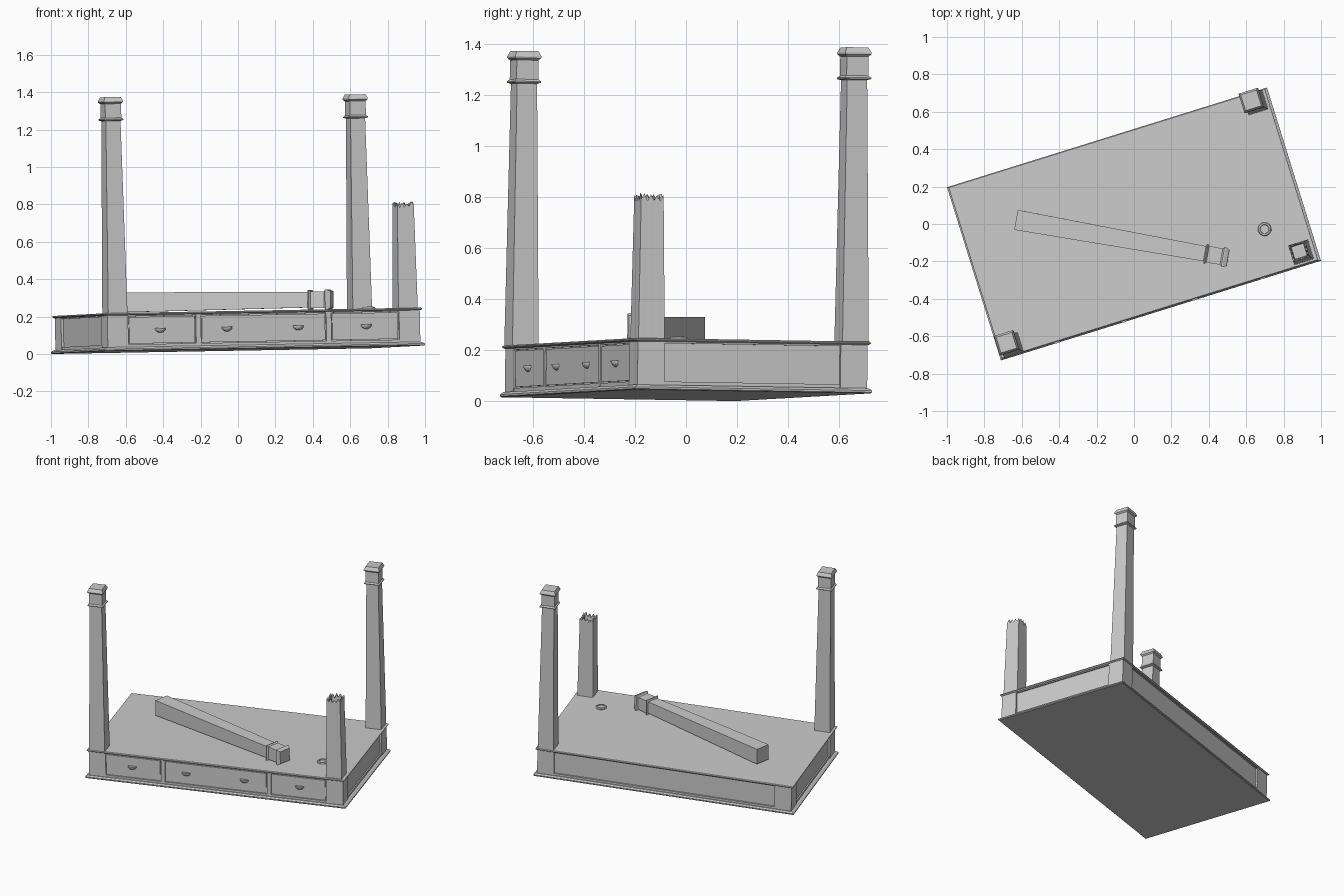
import bpy, math, random
from mathutils import Matrix, Vector

if "Cube" in bpy.data.objects:
    bpy.data.objects.remove(bpy.data.objects["Cube"])

random.seed(4)
# Overturned desk pose: yaw plus a slight tilt, lowest corner on the floor
POSE = (Matrix.Translation((0, 0, 0.0227)) @ Matrix.Rotation(math.radians(17.3), 4, 'Z')
        @ Matrix.Rotation(-0.0169, 4, 'Y') @ Matrix.Rotation(-0.0155, 4, 'X'))


def make(name, verts, faces, mat=POSE):
    me = bpy.data.meshes.new(name)
    me.from_pydata(verts, [], faces)
    me.update()
    ob = bpy.data.objects.new(name, me)
    bpy.context.collection.objects.link(ob)
    ob.matrix_world = mat
    return ob


def loft(name, rings, mat=POSE):
    n = len(rings[0])
    verts = [v for r in rings for v in r]
    faces = [(k*n + i, k*n + (i+1) % n, (k+1)*n + (i+1) % n, (k+1)*n + i)
             for k in range(len(rings) - 1) for i in range(n)]
    faces += [tuple(range(n))[::-1], tuple(range(len(verts) - n, len(verts)))]
    return make(name, verts, faces, mat)


def rect(hx, hy, z, cx=0, cy=0):
    return [(cx + sx*hx, cy + sy*hy, z) for sx, sy in ((-1, -1), (1, -1), (1, 1), (-1, 1))]


def box(name, x0, x1, y0, y1, z0, z1):
    cx, cy, hx, hy = (x0+x1)/2, (y0+y1)/2, (x1-x0)/2, (y1-y0)/2
    return loft(name, [rect(hx, hy, z0, cx, cy), rect(hx, hy, z1, cx, cy)])


# Desk top (now underneath), apron core and upper rim
loft("desk_top", [rect(.892, .481, 0), rect(.896, .485, .004), rect(.896, .485, .011),
                  rect(.882, .477, .020)])
box("apron_core", -.862, .862, -.460, .460, .015, .2)
loft("apron_rim", [rect(.877, .475, .190), rect(.886, .482, .195), rect(.886, .482, .199),
                   rect(.880, .477, .203)])

# Corner posts
for sx in (-1, 1):
    for sy in (-1, 1):
        cx, cy = sx*.817, sy*.417
        box("corner_post", cx - .058, cx + .058, cy - .055, cy + .055, .015, .195)

# Thin rails framing the recessed side and back panels
for z0, z1 in ((.015, .034), (.184, .195)):
    for s in (-1, 1):
        box("end_rail", s*.866 - .005, s*.866 + .005, -.37, .37, z0, z1)
        box("long_rail", -.77, .77, s*.465 - .005, s*.465 + .005, z0, z1)

# Drawer fronts
for x0, x1 in ((-.752, -.385), (-.345, .345), (.385, .752)):
    box("drawer_front", x0, x1, -.468, -.45, .038, .180)
for x in (-.365, .365):
    box("drawer_divider", x - .014, x + .014, -.471, -.45, .02, .19)

# Cup pulls: shallow quarter domes, flat side up
for x in (-.578, -.205, .195, .575):
    rings = []
    for k in range(4):
        a = k*math.pi/6
        r, d = (math.cos(a), math.sin(a)) if k < 3 else (.15, 1)
        rings.append([(x + .031*r*math.cos(t), -.466 - .022*d, .119 - .026*r*math.sin(t))
                      for t in (i*math.pi/8 for i in range(9))])
    loft("drawer_pull", rings)

# Legs: tapered square shaft with a flanged foot
LEG = ((.195, .054), (1.230, .041), (1.234, .053), (1.239, .054), (1.247, .045),
       (1.322, .044), (1.330, .053), (1.337, .054), (1.358, .044))
for name, x, y in (("front_left_leg", -.817, -.424), ("back_right_leg", .817, .424)):
    loft(name, [rect(h, h, z, x, y) for z, h in LEG])

# Fallen leg lying across the desk
a, b = Vector((-.63, .022, .276)), Vector((.503, -.181, .291))
d = (b - a).normalized()
side = Vector((0, 0, 1)).cross(d).normalized()
up = d.cross(side)
rot = Matrix((side, up, d)).transposed().to_4x4()
k = (b - a).length / (1.358 - .195)
loft("fallen_leg", [rect(h, h, (z - .195)*k) for z, h in LEG], Matrix.Translation(a) @ rot)

# Snapped leg stump with a splintered, hollowed end
N = 7


def edge_ring(h, zs, cx=.812, cy=-.413):
    c = rect(h, h, 0, cx, cy)
    pts = []
    for s in range(4):
        p, q = Vector(c[s]), Vector(c[(s+1) % 4])
        for i in range(N):
            v = p.lerp(q, i/N)
            pts.append((v.x, v.y, zs[s*N + i]))
    return pts


teeth = [.768 - .022*(i % 2) + random.uniform(-.006, .006) for i in range(4*N)]
loft("broken_leg", [edge_ring(.054, [.195]*4*N), edge_ring(.046, teeth),
                    edge_ring(.037, [t - .006 for t in teeth]),
                    edge_ring(.034, [.715]*4*N)])

# Peg socket on the underside
loft("peg", [[(.662 + r*math.cos(i*math.pi/6), -.237 + r*math.sin(i*math.pi/6), z)
              for i in range(12)]
             for r, z in ((.034, .2), (.037, .206), (.034, .213), (.025, .215), (.023, .209))])
